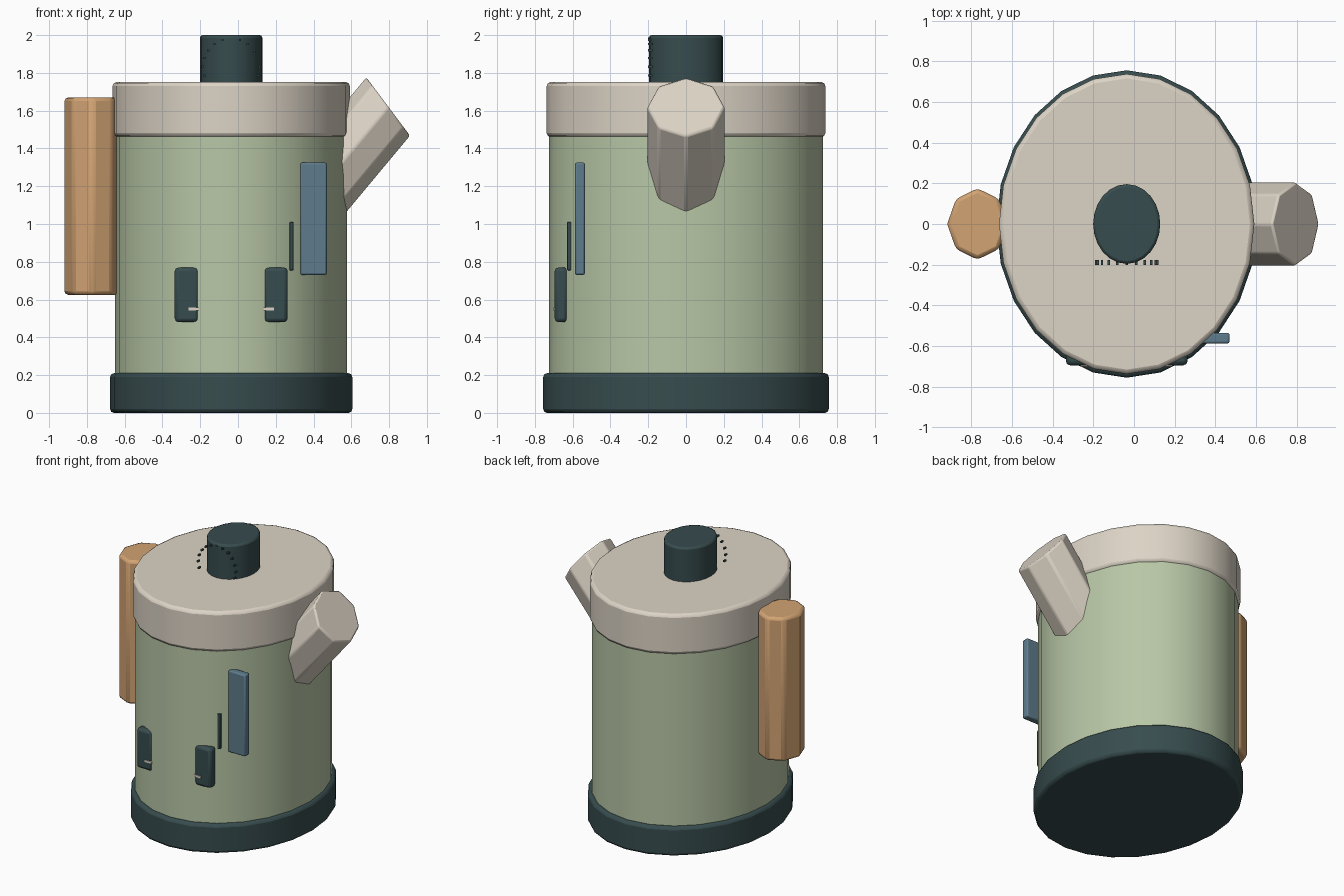
import bpy, bmesh, math
from mathutils import Matrix, Vector

cube = bpy.data.objects.get("Cube")
if cube:
    bpy.data.objects.remove(cube)

CX = -0.036  # vessel axis


def material(name, rgb):
    linear = [(c / 255 / 12.92) if c < 10 else ((c / 255 + 0.055) / 1.055) ** 2.4 for c in rgb]
    mat = bpy.data.materials.new(name)
    mat.use_nodes = True
    mat.diffuse_color = (*linear, 1)
    mat.node_tree.nodes["Principled BSDF"].inputs["Base Color"].default_value = (*linear, 1)
    return mat


sage = material("sage_green", (184, 199, 166))
cream = material("warm_cream", (220, 211, 197))
dark = material("dark_teal", (55, 76, 78))
wood = material("tan_wood", (210, 163, 115))
blue = material("slate_blue", (94, 124, 140))


def finish(name, bm, mat, bevel):
    bmesh.ops.recalc_face_normals(bm, faces=bm.faces)
    mesh = bpy.data.meshes.new(name)
    bm.to_mesh(mesh)
    bm.free()
    mesh.materials.append(mat)
    obj = bpy.data.objects.new(name, mesh)
    bpy.context.collection.objects.link(obj)
    bpy.ops.object.select_all(action='DESELECT')
    bpy.context.view_layer.objects.active = obj
    obj.select_set(True)
    bpy.ops.object.shade_smooth_by_angle(angle=math.radians(32))
    if bevel:
        mod = obj.modifiers.new("soft_edges", 'BEVEL')
        mod.width = bevel
        mod.segments = 2
        mod.limit_method = 'ANGLE'
        mod.angle_limit = math.radians(40)
    return obj


def prism(name, mat, matrix, sides, bevel):
    """Unit-radius prism running from z = 0 to z = 1, placed by a matrix."""
    bm = bmesh.new()
    bmesh.ops.create_cone(bm, cap_ends=True, segments=sides, radius1=1, radius2=1, depth=1)
    bmesh.ops.translate(bm, verts=bm.verts, vec=(0, 0, 0.5))
    bm.transform(matrix)
    return finish(name, bm, mat, bevel)


def upright(name, mat, x, rx, ry, z0, z1, sides=24, bevel=0.018):
    place = Matrix.Translation((x, 0, z0)) @ Matrix.Diagonal((rx, ry, z1 - z0, 1))
    return prism(name, mat, place, sides, bevel)


def block(name, mat, low, high, bevel=0.0):
    low, high = Vector(low), Vector(high)
    bm = bmesh.new()
    bmesh.ops.create_cube(bm, size=1)
    bm.transform(Matrix.Translation((low + high) / 2) @ Matrix.Diagonal((*(high - low), 1)))
    return finish(name, bm, mat, bevel)


# Vessel stack
upright("base", dark, CX, 0.641, 0.756, 0, 0.21, bevel=0.02)
upright("body", sage, CX, 0.614, 0.724, 0.15, 1.5, bevel=0)
upright("lid", cream, CX, 0.628, 0.738, 1.46, 1.752, bevel=0.022)
upright("lid_knob", dark, CX, 0.165, 0.196, 1.72, 2.0, bevel=0.014)

# Handle on the right, eight sided
upright("handle", wood, -0.77, 0.149, 0.175, 0.625, 1.67, sides=8, bevel=0.02)

# Slanted eight-sided spout on the left
tip, run = Vector((0.795, 0, 1.622)), Vector((0.64, 0, 0.768)) * 0.6
spout = Matrix.Identity(4)
for col, axis in enumerate(((0.117, 0, -0.156), (0, 0.206, 0), run, tip - run)):
    spout.col[col].xyz = axis
prism("spout", cream, spout, 8, 0.012)

# Front fittings
block("level_gauge", blue, (0.33, -0.588, 0.73), (0.47, -0.535, 1.325), 0.01)
block("gauge_mark", dark, (0.272, -0.629, 0.755), (0.293, -0.607, 1.01), 0.004)
for side, label in ((1, "left"), (-1, "right")):
    def span(a, b):
        return sorted((CX + side * a, CX + side * b))
    x0, x1 = span(0.17, 0.299)
    block(label + "_switch", dark, (x0, -0.695, 0.48), (x1, -0.625, 0.77), 0.02)
    x0, x1 = span(0.17, 0.226)
    block(label + "_switch_line", cream, (x0, -0.701, 0.542), (x1, -0.66, 0.557))

# Arc of dial dots in front of the knob
for i in range(15):
    a = math.radians(18 * i - 36)
    x, z = CX + 0.15 * math.cos(a), 1.832 + 0.15 * math.sin(a)
    block(f"dial_dot_{i + 1}", dark, (x - 0.006, -0.201, z - 0.006), (x + 0.006, -0.178, z + 0.006))
